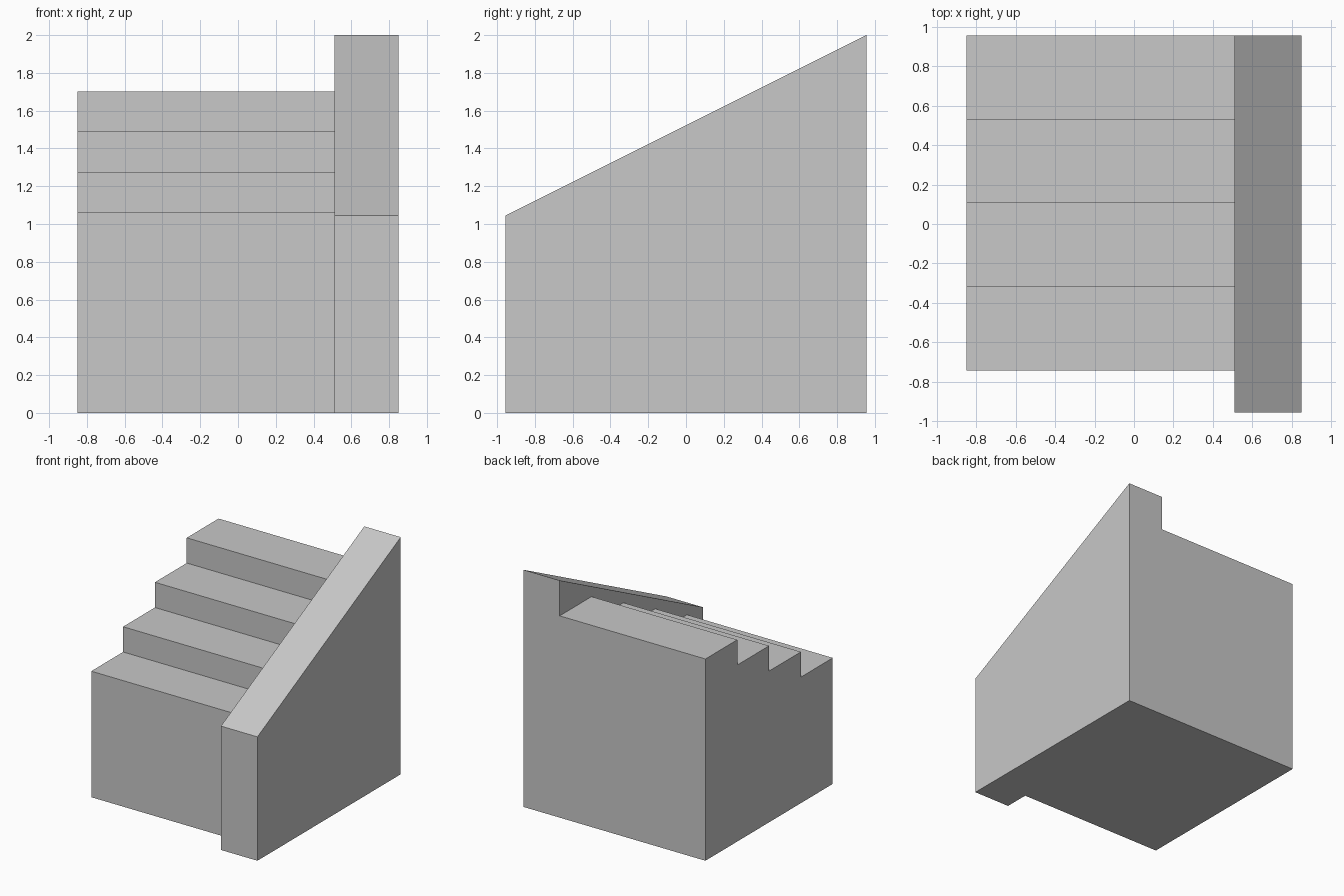
import bpy
import bmesh

cube = bpy.data.objects.get("Cube")
if cube:
    bpy.data.objects.remove(cube, do_unlink=True)

# One plain stone colour
COLOUR = (0.58, 0.58, 0.58, 1.0)
stone = bpy.data.materials.new("stone_grey")
stone.use_nodes = True
stone.diffuse_color = COLOUR
stone.node_tree.nodes["Principled BSDF"].inputs["Base Color"].default_value = COLOUR


def extrude_profile(name, profile, x0, x1):
    """Extrude a closed (y, z) side profile from x0 to x1."""
    bm = bmesh.new()
    face = bm.faces.new([bm.verts.new((x0, y, z)) for y, z in profile])
    result = bmesh.ops.extrude_face_region(bm, geom=[face])
    moved = [v for v in result["geom"] if isinstance(v, bmesh.types.BMVert)]
    bmesh.ops.translate(bm, verts=moved, vec=(x1 - x0, 0, 0))
    bmesh.ops.recalc_face_normals(bm, faces=bm.faces)
    mesh = bpy.data.meshes.new(name)
    bm.to_mesh(mesh)
    bm.free()
    mesh.materials.append(stone)
    obj = bpy.data.objects.new(name, mesh)
    bpy.context.collection.objects.link(obj)
    return obj


HALF_X, HALF_Y, WALL_X = 0.85, 0.955, 0.51
STEPS, FIRST_Y, FIRST_Z, RISE = 4, -0.742, 1.063, 0.213
TREAD = (HALF_Y - FIRST_Y) / STEPS

# Solid flight of steps rising to the back
stairs = [(HALF_Y, 0), (FIRST_Y, 0)]
for i in range(STEPS):
    z = FIRST_Z + i * RISE
    stairs += [(FIRST_Y + i * TREAD, z), (FIRST_Y + (i + 1) * TREAD, z)]
extrude_profile("steps", stairs, -HALF_X, WALL_X)

# Side wall with a sloping top
wall = [(-HALF_Y, 0), (HALF_Y, 0), (HALF_Y, 2), (-HALF_Y, 1.045)]
extrude_profile("side_wall", wall, WALL_X, HALF_X)
